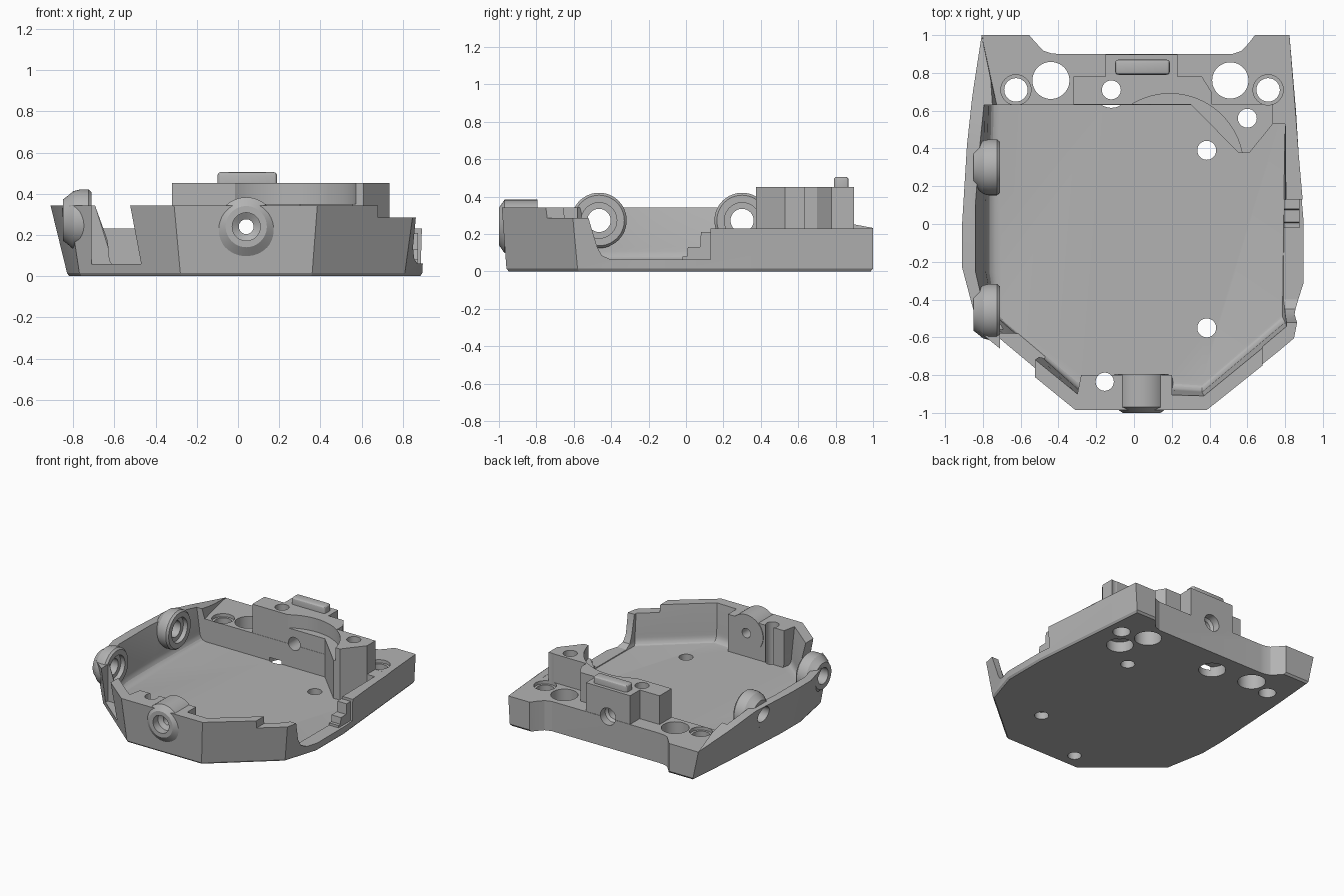
import bpy, bmesh, math
from mathutils import Vector

if "Cube" in bpy.data.objects:
    bpy.data.objects.remove(bpy.data.objects["Cube"])

GREY = (0.45, 0.45, 0.45, 1)
mat = bpy.data.materials.new("plain_grey")
mat.use_nodes = True
mat.diffuse_color = GREY
mat.node_tree.nodes["Principled BSDF"].inputs["Base Color"].default_value = GREY


def skin(bm, rings):
    """Bridge equal rings of points into a closed solid."""
    loops = [[bm.verts.new(p) for p in ring] for ring in rings]
    n = len(loops[0])
    for a, b in zip(loops, loops[1:]):
        for i in range(n):
            j = (i + 1) % n
            bm.faces.new((a[i], a[j], b[j], b[i]))
    bm.faces.new(loops[0])
    bm.faces.new(loops[-1])


def finish(name, bm):
    bmesh.ops.recalc_face_normals(bm, faces=bm.faces)
    mesh = bpy.data.meshes.new(name)
    bm.to_mesh(mesh)
    bm.free()
    mesh.materials.append(mat)
    ob = bpy.data.objects.new(name, mesh)
    bpy.context.collection.objects.link(ob)
    return ob


def loft(name, levels):
    """Solid from (z, outline) levels."""
    bm = bmesh.new()
    skin(bm, [[(x, y, z) for x, y in pts] for z, pts in levels])
    return finish(name, bm)


def prism(name, pts, lo, hi, axis="z"):
    """Extrude a flat outline along one axis."""
    place = {"x": lambda a, b, c: (c, a, b),
             "y": lambda a, b, c: (a, c, b),
             "z": lambda a, b, c: (a, b, c)}[axis]
    bm = bmesh.new()
    skin(bm, [[place(a, b, c) for a, b in pts] for c in (lo, hi)])
    return finish(name, bm)


def box(name, x0, x1, y0, y1, z0, z1):
    return prism(name, [(x0, y0), (x1, y0), (x1, y1), (x0, y1)], z0, z1)


def turn(bm, profile, axis, a, b, sides=48):
    """Turn (position, radius) pairs around an axis through a, b."""
    rings = []
    for t, r in profile:
        ring = []
        for i in range(sides):
            w = math.tau * i / sides
            u, v = a + r * math.cos(w), b + r * math.sin(w)
            ring.append({"x": (t, u, v), "y": (u, t, v), "z": (u, v, t)}[axis])
        rings.append(ring)
    skin(bm, rings)


def turned(name, profile, axis, a, b, sides=48):
    bm = bmesh.new()
    turn(bm, profile, axis, a, b, sides)
    return finish(name, bm)


def bake(ob):
    bpy.context.view_layer.update()
    dg = bpy.context.evaluated_depsgraph_get()
    mesh = bpy.data.meshes.new_from_object(ob.evaluated_get(dg))
    ob.modifiers.clear()
    ob.data = mesh


def cut(ob, cutter, keep=False):
    m = ob.modifiers.new("cut", "BOOLEAN")
    m.operation, m.solver, m.object = "DIFFERENCE", "EXACT", cutter
    bake(ob)
    if not keep:
        bpy.data.objects.remove(cutter)


def soften(ob, width):
    m = ob.modifiers.new("bevel", "BEVEL")
    m.width, m.segments, m.limit_method = width, 3, "ANGLE"
    bake(ob)


# Tray shell with leaning outer walls
base = [(-.76, 1), (-.79, .65), (-.83, 0), (-.83, -.23), (-.77, -.55), (-.28, -.96),
        (.36, -.96), (.81, -.58), (.895, -.31), (.895, .03), (.81, 1)]
rim = [(-.83, 1), (-.87, .65), (-.91, 0), (-.91, -.23), (-.82, -.57), (-.31, -.985),
       (.385, -.985), (.855, -.61), (.91, -.33), (.905, .03), (.83, 1)]
under = [(x * .988, y * .988) for x, y in base]
tray = loft("tray", [(0, under), (.015, base), (.342, rim)])

# Inner pocket, rounded where the walls meet the floor
floor = [(-.71, .63), (-.71, .1), (-.71, -.25), (-.70, -.5), (-.28, -.84), (-.27, -.8),
         (.2, -.8), (.21, -.83), (.36, -.84), (.78, -.48), (.8, .63)]
wall = [(-.77, .63), (-.785, .1), (-.785, -.25), (-.74, -.48), (-.29, -.88), (-.28, -.8),
        (.2, -.8), (.2, -.88), (.36, -.89), (.8, -.52), (.8, .63)]
top = [(-.80, .63), (-.84, .1), (-.84, -.25), (-.78, -.51), (-.3, -.9), (-.28, -.8),
       (.2, -.8), (.2, -.905), (.37, -.91), (.81, -.55), (.8, .63)]
FLOOR, FILLET = .055, .13
levels = []
for step in range(7):
    t = step / 6
    pts = [Vector(f).lerp(Vector(w), 2 * t - t * t) for f, w in zip(floor, wall)]
    levels.append((FLOOR + (FILLET - FLOOR) * t * t, pts))
cut(tray, loft("pocket", levels + [(.342, top), (.6, top)]))

# Open back notch, lowered back deck and sloping left wall
cut(tray, prism("notch", [(-.555, 1.1), (-.555, 1), (-.52, .96), (-.48, .917), (-.44, .904),
                          (-.4, .9), (.52, .9), (.57, .917), (.61, .96), (.64, 1), (.64, 1.1)],
                -.2, .7))
cut(tray, loft("deck_cut", [(.23, [(-.72, .6), (1.2, .6), (1.2, 1.2), (-.81, 1.2), (-.8, .97)]),
                            (.6, [(-.84, .6), (1.2, .6), (1.2, 1.2), (-.83, 1.2), (-.82, .97)])]))
cut(tray, prism("slope", [(.4, .345), (1.1, .213), (1.1, .6), (.4, .6)], -1.2, -.6, "x"))

# Right side opening, low side strip, front steps and front left gap
cut(tray, box("strip_cut", .5, 1.2, .1, .7, .23, .6))
cut(tray, prism("side_opening", [(-.54, .5), (-.52, .28), (-.475, .13), (-.45, .085), (-.40, .062),
                                 (.13, .062), (.13, .5)], .65, 1.2, "x"))
cut(tray, box("front_step", .68, 1.2, -1.2, -.3, .285, .6))
cut(tray, prism("front_gap", [(-.71, .06), (-.47, .06), (-.553, .5), (-.71, .5)], -1.2, -.58, "y"))

# Raised block and tower on the deck
block = prism("back_block", [(-.32, .632), (.41, .632), (.41, .7), (.36, .78), (.23, .78),
                             (.23, .897), (-.15, .897), (-.15, .78), (-.32, .78)], .12, .452)
tower = prism("tower", [(.3, .634), (.555, .375), (.61, .375), (.735, .53), (.735, .634)],
              .04, .451)
ledge = prism("tower_ledge", [(.5, .64), (.6, .53), (.83, .53), (.83, .64)], .04, .229)
for ob in (block, tower):
    cut(ob, turned("arc_cut", [(.35, .39), (.7, .39)], "z", .19, .3, 96))
tab = box("top_tab", -.1, .19, .79, .87, .4, .505)
soften(tab, .018)

# Screw bosses on the front and left walls
front_boss = turned("front_boss", [(-1, .1), (-.97, .143), (-.795, .143)], "y", .04, .24)
side_bosses = [turned("side_boss", [(-.85, .1), (-.83, .115), (-.80, .14), (-.77, .148),
                                    (-.725, .148), (-.71, .135)], "x", y, .272)
               for y in (-.465, .3)]

# Clip beside the side opening
clip = prism("side_clip", [(-.02, .05), (.13, .05), (.13, .21), (.08, .21), (.075, .13),
                           (.01, .13), (.005, .08), (-.02, .08)], .795, .875, "x")

# All drilled holes, made as one cutter
bm = bmesh.new()
for x, y, r in ((.385, .39, .05), (.385, -.55, .05), (-.155, -.835, .048),
                (-.44, .76, .098), (.51, .76, .096)):
    turn(bm, [(-.1, r), (.7, r)], "z", x, y)
for x in (-.625, .71):
    turn(bm, [(-.1, .062), (.205, .062), (.205, .08), (.7, .08)], "z", x, .71)
for x, y in ((-.12, .71), (.6, .56)):
    turn(bm, [(-.1, .095), (.08, .095), (.08, .05), (.7, .05)], "z", x, y)
turn(bm, [(-1.1, .068), (-.94, .068), (-.92, .036), (-.6, .036)], "y", .04, .24)
turn(bm, [(.5, .05), (.82, .05), (.84, .065), (1.1, .065)], "y", .04, .24)
for y in (-.465, .3):
    turn(bm, [(-1.1, .062), (-.745, .062), (-.745, .095), (-.5, .095)], "x", y, .272)
drills = finish("drills", bm)
drills.hide_render = True
for ob in (tray, block, tower, ledge, front_boss, *side_bosses):
    cut(ob, drills, keep=True)
bpy.data.objects.remove(drills)

# Smooth the curved faces only
bpy.ops.object.select_all(action="DESELECT")
parts = [tray, block, tower, ledge, tab, front_boss, *side_bosses, clip]
for ob in parts:
    ob.select_set(True)
bpy.context.view_layer.objects.active = tray
bpy.ops.object.shade_smooth_by_angle(angle=math.radians(18))
